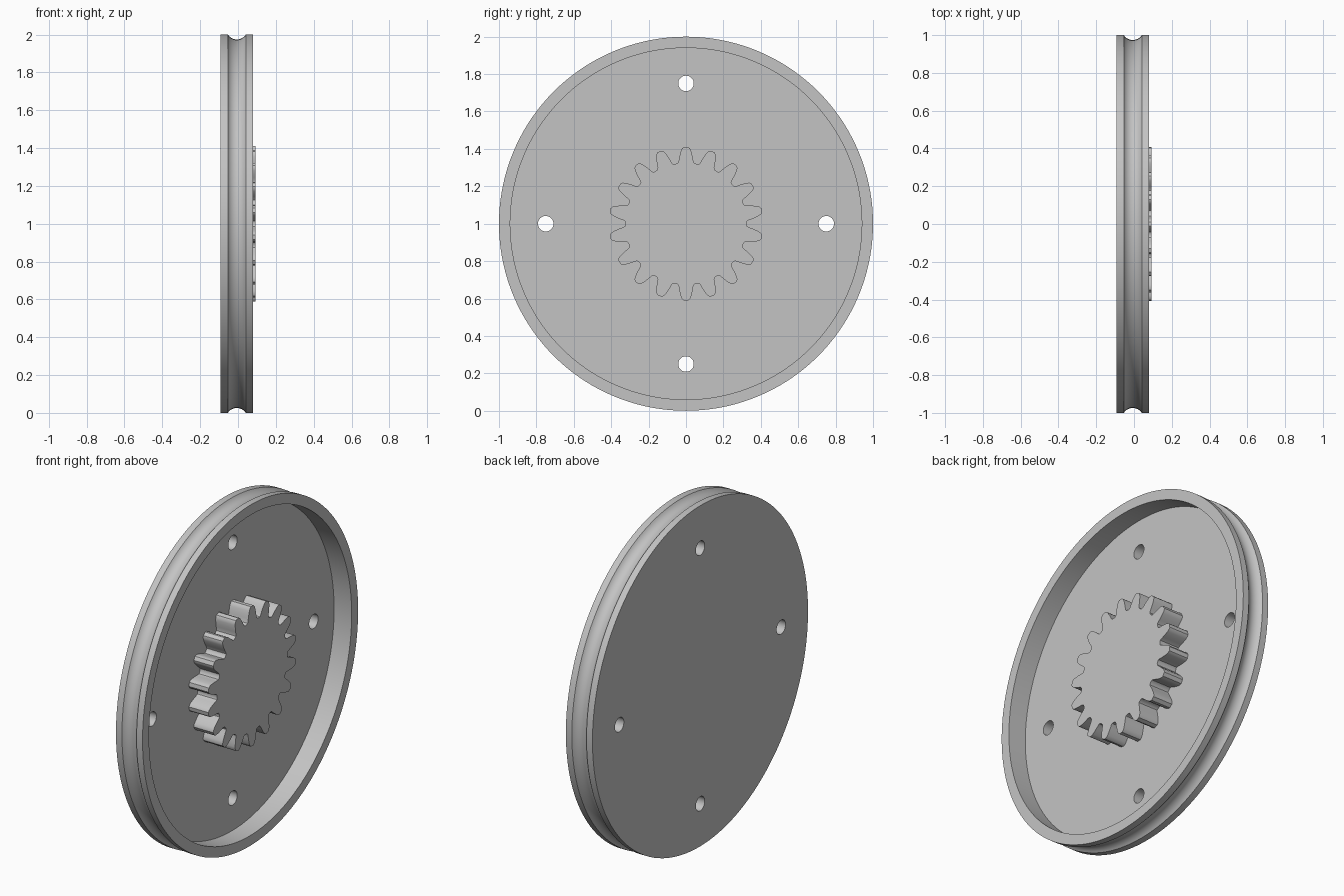
import bpy
import bmesh
from math import cos, sin, tau, radians, asin

cube = bpy.data.objects.get("Cube")
if cube:
    bpy.data.objects.remove(cube, do_unlink=True)

# Key positions along the axle (x)
BACK, FLOOR, RIM, GEAR_TOP = -0.0925, -0.034, 0.08, 0.0925
CENTRE = 1.0  # axle height

grey = bpy.data.materials.new("light grey")
grey.use_nodes = True
grey.diffuse_color = (0.55, 0.55, 0.55, 1)
grey.node_tree.nodes["Principled BSDF"].inputs["Base Color"].default_value = (0.55, 0.55, 0.55, 1)


def ring(bm, x, points):
    """Vertices in the plane at x from (radius, angle) pairs around the axle."""
    return [bm.verts.new((x, r * cos(a), r * sin(a) + CENTRE)) for r, a in points]


def skin(name, sections):
    """Closed solid through a list of (x, points) sections, capped at both ends."""
    bm = bmesh.new()
    rings = [ring(bm, x, pts) for x, pts in sections]
    for a, b in zip(rings, rings[1:]):
        for i in range(len(a)):
            j = (i + 1) % len(a)
            bm.faces.new((a[i], a[j], b[j], b[i]))
    bm.faces.new(rings[0])
    bm.faces.new(rings[-1])
    bmesh.ops.recalc_face_normals(bm, faces=bm.faces)
    mesh = bpy.data.meshes.new(name)
    bm.to_mesh(mesh)
    bm.free()
    mesh.materials.append(grey)
    obj = bpy.data.objects.new(name, mesh)
    bpy.context.collection.objects.link(obj)
    return obj


def activate(obj):
    bpy.ops.object.select_all(action="DESELECT")
    obj.select_set(True)
    bpy.context.view_layer.objects.active = obj


def circle(radius, count=144):
    return [(radius, tau * i / count) for i in range(count)]


# Pulley disc: flat back, round groove in the edge, recessed front
half, depth = 0.0475, 0.026
arc_r = (half ** 2 + depth ** 2) / (2 * depth)
sweep = asin(half / arc_r)
mid = (BACK + RIM) / 2
profile = [(BACK, 1.0)]
for k in range(13):
    t = sweep * (k / 6 - 1)
    profile.append((mid + arc_r * sin(t), 1 - depth + arc_r * (1 - cos(t))))
profile += [(RIM, 1.0), (RIM, 0.94), (FLOOR, 0.94)]
disc = skin("pulley_disc", [(x, circle(r)) for x, r in profile])

# Four through holes
for k in range(4):
    cutter = skin("hole_cutter", [(x, circle(0.0415, 32)) for x in (-0.2, 0.2)])
    cutter.hide_render = True
    cutter.location = (0, 0.75 * cos(k * tau / 4), 0.75 * sin(k * tau / 4))
    cut = disc.modifiers.new("hole", "BOOLEAN")
    cut.object = cutter
    cut.solver = "EXACT"
    activate(disc)
    bpy.ops.object.modifier_apply(modifier=cut.name)
    bpy.data.objects.remove(cutter, do_unlink=True)

# Gear on the recessed floor: half a tooth flank, mirrored and repeated
TEETH = 18
flank = [(0.325, 8.6), (0.328, 7.5), (0.336, 6.7), (0.352, 6.0), (0.37, 5.1),
         (0.39, 4.0), (0.404, 2.9), (0.411, 1.6)]
tooth = [(r, -a) for r, a in flank] + [(r, a) for r, a in reversed(flank)]
outline = [(r, radians(90 + a) + tau * k / TEETH) for k in range(TEETH) for r, a in tooth]
gear = skin("centre_gear", [(FLOOR - 0.01, outline), (GEAR_TOP, outline)])

# Smooth shading with crisp edges
for obj in (disc, gear):
    activate(obj)
    bpy.ops.object.shade_smooth_by_angle(angle=radians(30))
